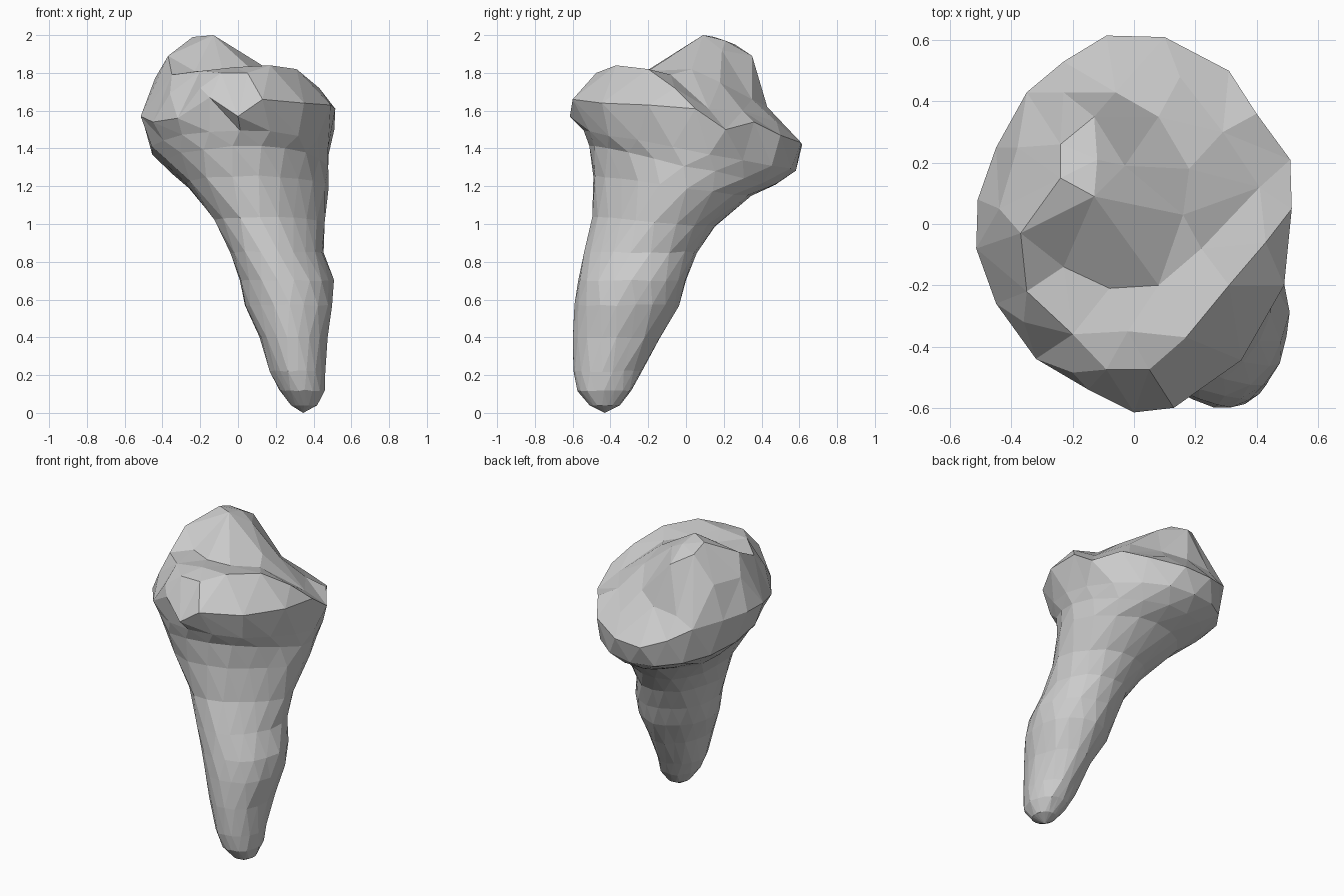
import bpy, bmesh, random
from math import sin, cos, pi
from mathutils import Vector
from mathutils.geometry import delaunay_2d_cdt

random.seed(4)
cube = bpy.data.objects.get("Cube")
if cube:
    bpy.data.objects.remove(cube, do_unlink=True)

SEG = 18

# Root and neck: z, left x, right x, front y, back y, rise to the back, front skew
SECTIONS = [
    (0.04, .28, .42, -.51, -.35, 0, 0), (0.12, .22, .455, -.575, -.285, 0, 0),
    (0.22, .17, .46, -.60, -.235, 0, 0), (0.40, .115, .47, -.605, -.14, 0, 0),
    (0.57, .035, .505, -.59, -.04, 0, 0), (0.70, .005, .505, -.57, 0, 0, .05),
    (0.85, -.035, .455, -.54, .06, 0, .1), (1.01, -.115, .455, -.49, .16, -.05, .18),
    (1.20, -.265, .48, -.485, .35, -.11, .18), (1.31, -.38, .48, -.505, .48, -.20, .1),
    (1.39, -.46, .485, -.54, .585, -.21, 0),
]

# Crown rim, anticlockwise from +x, one point per segment
RIM = [
    (.515, .05, 1.61), (.51, .21, 1.50), (.40, .36, 1.54), (.31, .50, 1.47),
    (.10, .61, 1.43), (-.09, .615, 1.42), (-.23, .53, 1.47), (-.35, .43, 1.54),
    (-.45, .25, 1.56), (-.51, .08, 1.57), (-.515, -.08, 1.57), (-.45, -.26, 1.54),
    (-.32, -.44, 1.56), (-.15, -.54, 1.67), (0, -.615, 1.57), (.13, -.6, 1.66),
    (.35, -.445, 1.64), (.49, -.2, 1.63),
]

# Creases of the chewing surface, each a chain of points
CREASES = {
    "front ridge": [(-.20, -.485, 1.72), (-.09, -.475, 1.80), (.05, -.475, 1.80),
                    (.17, -.37, 1.84), (.31, -.20, 1.82), (.43, -.06, 1.72)],
    "valley": [(-.35, -.22, 1.79), (-.23, -.14, 1.81), (-.08, -.21, 1.81),
               (.08, -.2, 1.81), (.22, -.08, 1.79), (.41, .12, 1.61)],
    "main crest": [(-.37, -.03, 1.89), (-.24, .15, 1.99), (-.13, .09, 2.0),
                   (-.12, .21, 1.97), (-.13, .35, 1.89)],
}

# Loose points between the creases
SURFACE = [
    (-.03, .19, 1.92), (-.24, .26, 1.95), (-.38, .25, 1.78), (-.06, .43, 1.62),
    (-.44, .05, 1.77), (.16, .03, 1.82), (.18, .18, 1.75), (.08, .35, 1.66),
    (.29, .30, 1.60), (-.20, -.36, 1.81), (-.02, -.35, 1.83), (-.36, -.32, 1.69),
    (.15, .48, 1.54), (-.23, .43, 1.60),
]


def ring_points(section, shift):
    """Tilted oval whose front half swells to -x and flattens to +x."""
    z, x0, x1, y0, y1, rise, skew = section
    for i in range(SEG):
        a = 2 * pi * (i + shift) / SEG
        swell = 1 + skew * cos(a) * min(sin(a), 0) * 1.5
        yield Vector(((x0 + x1) / 2 + (x1 - x0) / 2 * cos(a) * swell,
                      (y0 + y1) / 2 + (y1 - y0) / 2 * sin(a) * swell,
                      z + rise / 2 * sin(a)))


def jitter(v, amount):
    return v + Vector([random.uniform(-amount, amount) for _ in range(3)])


bm = bmesh.new()

# Root rings, every other one turned by half a step, then the rim
rings = []
for n, section in enumerate(SECTIONS):
    shift = (len(SECTIONS) - n) % 2 / 2
    amount = .005 if n else 0
    rings.append([bm.verts.new(jitter(p, amount)) for p in ring_points(section, shift)])
rim = [bm.verts.new(p) for p in RIM]
rings.append(rim)

# Triangles between neighbouring rings
for n, (low, high) in enumerate(zip(rings, rings[1:])):
    turned = (len(SECTIONS) - n) % 2
    for i in range(SEG):
        j = (i + 1) % SEG
        if turned:
            bm.faces.new((low[i], high[j], high[i]))
            bm.faces.new((low[i], low[j], high[j]))
        else:
            bm.faces.new((low[i], low[j], high[i]))
            bm.faces.new((low[j], high[j], high[i]))

# Root tip
tip = bm.verts.new((.345, -.43, 0))
for i in range(SEG):
    bm.faces.new((tip, rings[0][(i + 1) % SEG], rings[0][i]))

# Chewing surface: triangulate inside the rim, keeping the creases as edges
crown = list(rim)
edges = [(i, (i + 1) % SEG) for i in range(SEG)]
for chain in CREASES.values():
    start = len(crown)
    crown += [bm.verts.new(p) for p in chain]
    edges += [(k, k + 1) for k in range(start, len(crown) - 1)]
crown += [bm.verts.new(p) for p in SURFACE]
flat = [v.co.to_2d() for v in crown]
_, _, triangles, sources, _, _ = delaunay_2d_cdt(flat, edges, [], 1, 1e-5)
for triangle in triangles:
    bm.faces.new([crown[sources[k][0]] for k in triangle])

bmesh.ops.recalc_face_normals(bm, faces=bm.faces)
mesh = bpy.data.meshes.new("tooth")
bm.to_mesh(mesh)
bm.free()

# Single pale grey enamel
mat = bpy.data.materials.new("pale grey")
mat.use_nodes = True
colour = (.6, .6, .6, 1)
mat.diffuse_color = colour
mat.node_tree.nodes["Principled BSDF"].inputs["Base Color"].default_value = colour
mesh.materials.append(mat)

tooth = bpy.data.objects.new("tooth", mesh)
bpy.context.collection.objects.link(tooth)
